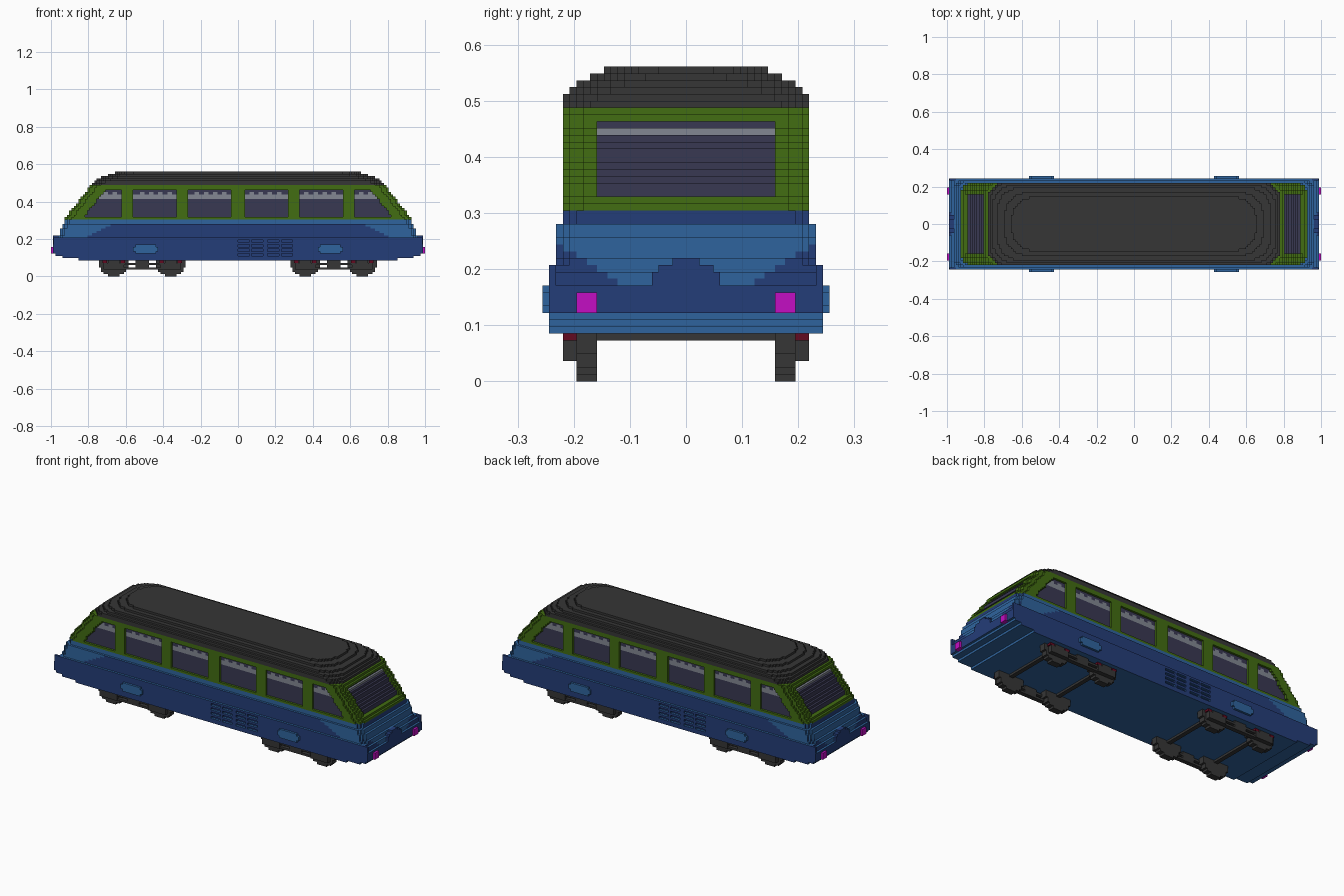
import bpy, bmesh, math
from mathutils import Matrix, Vector

if "Cube" in bpy.data.objects:
    bpy.data.objects.remove(bpy.data.objects["Cube"], do_unlink=True)

V = 2 / 164  # size of one block; all numbers below count blocks

PALETTE = {
    "navy": (36, 61, 120), "blue": (47, 100, 158), "green": (66, 109, 18),
    "charcoal": (54, 54, 54), "glass": (57, 56, 82), "grey": (130, 135, 146),
    "magenta": (196, 14, 196), "dark red": (100, 10, 32),
}
NAMES = list(PALETTE)


def linear(c):
    c /= 255
    return c / 12.92 if c <= 0.04045 else ((c + 0.055) / 1.055) ** 2.4


MATS = []
for name, rgb in PALETTE.items():
    m = bpy.data.materials.new(name)
    m.use_nodes = True
    col = tuple(linear(c) for c in rgb) + (1,)
    m.diffuse_color = col
    m.node_tree.nodes["Principled BSDF"].inputs["Base Color"].default_value = col
    MATS.append(m)


def finish(bm, name, mats):
    bmesh.ops.recalc_face_normals(bm, faces=bm.faces)
    bmesh.ops.scale(bm, vec=(V, V, V), verts=bm.verts)
    me = bpy.data.meshes.new(name)
    bm.to_mesh(me)
    bm.free()
    for m in mats:
        me.materials.append(m)
    ob = bpy.data.objects.new(name, me)
    bpy.context.collection.objects.link(ob)
    return ob


def boxes(name, mat, bounds, mirror="xy"):
    """One object from boxes (x0, x1, y0, y1, z0, z1), mirrored on the given axes."""
    bm = bmesh.new()
    for x0, x1, y0, y1, z0, z1 in bounds:
        for sx in ((1, -1) if "x" in mirror else (1,)):
            for sy in ((1, -1) if "y" in mirror else (1,)):
                mid = Vector((sx * (x0 + x1) / 2, sy * (y0 + y1) / 2, (z0 + z1) / 2))
                size = Matrix.Diagonal((x1 - x0, y1 - y0, z1 - z0, 1))
                bmesh.ops.create_cube(bm, size=1, matrix=Matrix.Translation(mid) @ size)
    return finish(bm, name, [MATS[NAMES.index(mat)]])


def corner(L, W, r):
    """Stepped round corner from the long side to the end."""
    pts = []
    for t in range(r):
        inset = r - round(math.sqrt(r * r - (r - t - 0.5) ** 2))
        pts += [(L - inset, W - t), (L - inset, W - t - 1)]
    return pts


def tier(bm, z0, z1, quarter, rule, slots=(), W=0):
    """Prism from a quarter outline; slots are cut in the front right and back left."""
    half = quarter + [(x, -y) for x, y in reversed(quarter)]
    for a, b in reversed(slots):
        half += [(b, -W), (b, 1 - W), (a, 1 - W), (a, -W)]
    ring = half + [(-x, -y) for x, y in half]
    ring = [p for i, p in enumerate(ring) if p != ring[i - 1]]
    low = [bm.verts.new((x, y, z0)) for x, y in ring]
    top = [bm.verts.new((x, y, z1)) for x, y in ring]
    n = len(ring)
    for f in (bm.faces.new(low), bm.faces.new(top)):
        f.material_index = NAMES.index(rule(z0, 0, 0, "cap"))
    for i in range(n):
        j = (i + 1) % n
        (ax, ay), (bx, by) = ring[i], ring[j]
        f = bm.faces.new((low[i], low[j], top[j], top[i]))
        kind = "side" if ay == by else "end"
        f.material_index = NAMES.index(rule(z0, abs(ax + bx) / 2, abs(ay + by) / 2, kind))


# Hull: skirt, bumper band and receding shoulders
def hull_colour(k, x, y, kind):
    if kind == "cap":
        return "blue"
    if kind == "side":
        return "navy" if k < 17 or (k < 23 and x < 56 + 2 * (22 - k)) else "blue"
    if k < 10:
        return "blue"
    if k < 14 or k > 22:
        return "navy"
    return "navy" if y > 10 + 1.5 * (k - 14) else "blue"


bm = bmesh.new()
VENTS = [(0, 5), (6, 11), (13, 18), (19, 24)]
for k in range(7, 25):
    L = {7: 70, 8: 77, 9: 80}.get(k, 81 if k < 14 else round(80 - 0.4 * (k - 14)))
    W = 20 if k < 17 else 19 if k < 23 else 18
    r = 1 if k < 14 else 2 if k < 17 else 4
    quarter = corner(L, W, r)
    if 17 <= k < 23:
        quarter = [(56 + 2 * (22 - k), W)] + quarter
    split = 10 + 1.5 * (k - 14)
    if k >= 14 and split < W - r:
        quarter = quarter + [(L, split)]
    tier(bm, k, k + 1, quarter, hull_colour, VENTS if k in (9, 11, 13, 15) else (), W)
finish(bm, "hull", MATS)


# Cabin: sloping green frame with recessed side panes and open ends
def cabin_length(k):
    return round(76 - 0.8 * (k - 25))


def cabin_colour(k, x, y, kind):
    if kind == "side" and y == 17 and 26 <= k <= 37 and x < cabin_length(k) - 5:
        blind = k in (34, 35) or (k == 36 and int(x / 2) % 2)
        return "grey" if blind else "glass"
    return "green"


bm = bmesh.new()
for k in range(25, 40):
    L, quarter = cabin_length(k), []
    if 26 <= k <= 37:
        for a, b in ((3, 22), (27, 46), (51, L - 8)):
            quarter += [(a, 18), (a, 17)]
            quarter += [(x, 17) for x in range(a + 2, b, 2)]
            quarter += [(b, 17), (b, 18)]
    quarter += corner(L, 18, 5)
    if 27 <= k <= 37:
        quarter += [(L - 5, 13)]
    tier(bm, k, k + 1, quarter, cabin_colour)
finish(bm, "cabin_frame", MATS)

# End windows, stepped with the slope, with a sun blind strip
boxes("end_windows", "glass", [(cabin_length(k) - 6, cabin_length(k) - 1, -13, 13, k, k + 1)
                               for k in range(27, 38) if k != 36], "x")
boxes("end_blinds", "grey", [(cabin_length(36) - 6, cabin_length(36) - 1, -13, 13, 36, 37)], "x")

# Roof: shrinking rounded tiers
bm = bmesh.new()
ROOF = [(64, 18, 7), (63, 18, 8), (62, 17, 9), (60, 16, 10), (57, 14, 11), (54, 12, 11)]
for i, (L, W, r) in enumerate(ROOF):
    tier(bm, 40 + i, 41 + i, corner(L, W, r), lambda *a: "charcoal")
finish(bm, "roof", MATS)

# End details
boxes("headlights", "magenta", [(80, 82, 13, 16, 10, 13)])
boxes("coupler_cover", "navy", [(74, 81, -5, 5, 14, 16), (74, 81, -4, 4, 16, 17),
                                (74, 81, -2, 2, 17, 18)], "x")
boxes("bumper_side_lips", "navy", [(70, 80.9, 19, 20, 14, 16), (78, 80.9, 19, 20, 16, 17)])

# Raised side plates with clipped corners
boxes("side_plates", "blue", [(35, 46, 19.5, 21, 11, 13), (36, 45, 19.5, 21, 10, 11),
                              (36, 45, 19.5, 21, 13, 14)])

# Running gear
WHEEL_X = (29.5, 54.5)
wheels, boxes_list, axles, springs = [], [], [], []
for wx in WHEEL_X:
    for k in range(7):
        h = math.sqrt(6.5 ** 2 - (6 - k) ** 2)
        h = round(h + 0.5) - 0.5
        wheels.append((wx - h, wx + h, 13, 16, k, k + 1))
    boxes_list += [(wx - 4.5, wx + 4.5, 15.5, 18, 3, 6), (wx - 2.5, wx + 2.5, 15.5, 18, 6, 7)]
    axles.append((wx - 1, wx + 1, -13, 13, 6, 7))
    for s in (-4, 4):
        springs.append((wx + s - 1, wx + s + 1, 16, 18, 6, 7))
boxes("wheels", "charcoal", wheels)
boxes("axle_boxes", "charcoal", boxes_list)
boxes("axles", "charcoal", axles, "x")
boxes("springs", "dark red", springs)
boxes("bogie_beams", "charcoal", [(33, 51, 15.5, 17.5, 3, 4), (33, 51, 15.5, 17.5, 5, 6),
                                  (39, 45, 15.5, 17.5, 4, 7)])
